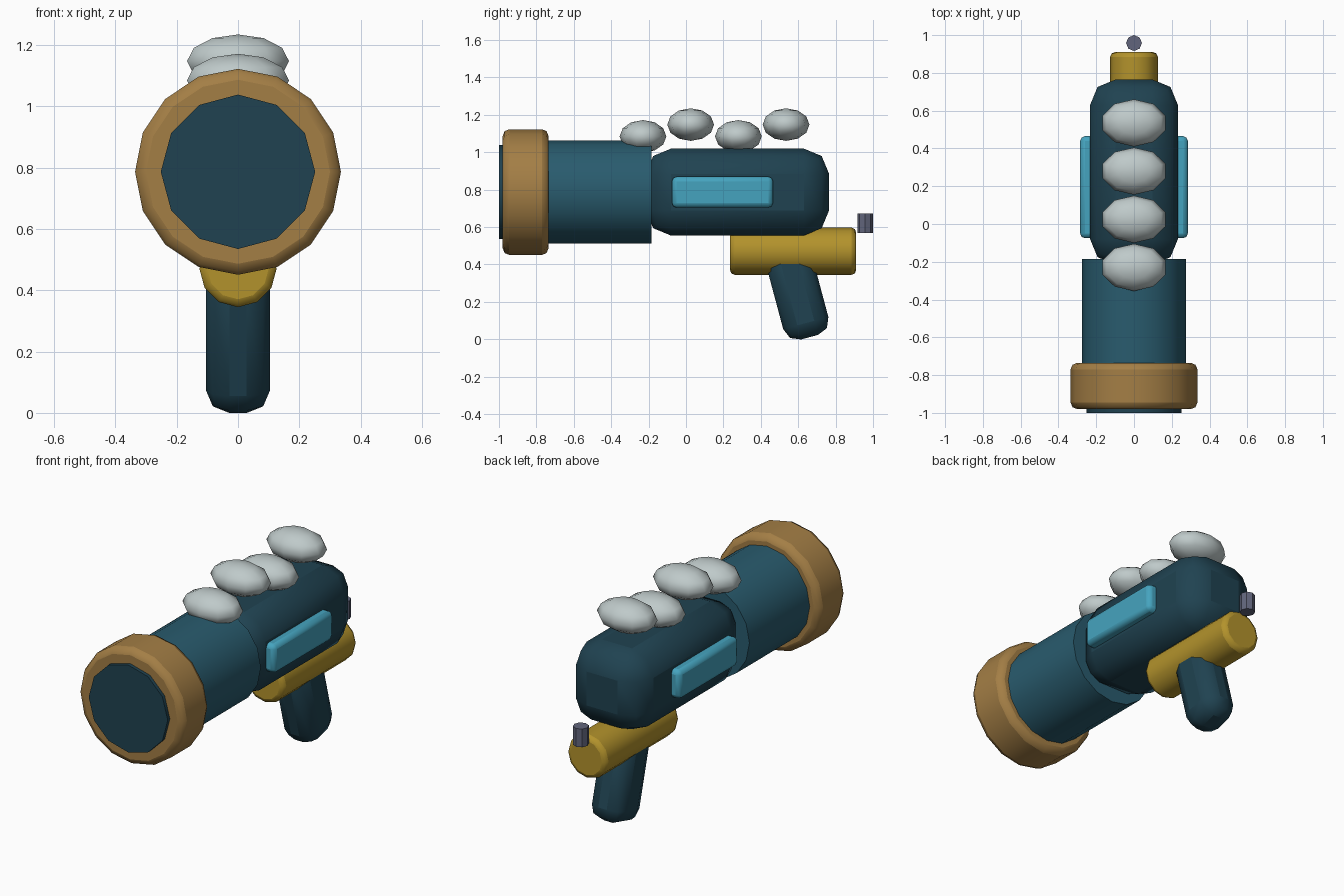
import bpy, bmesh
from math import radians
from mathutils import Matrix, Vector

if "Cube" in bpy.data.objects:
    bpy.data.objects.remove(bpy.data.objects["Cube"])


def material(name, rgb):
    m = bpy.data.materials.new(name)
    m.diffuse_color = (*rgb, 1)
    m.use_nodes = True
    m.node_tree.nodes["Principled BSDF"].inputs["Base Color"].default_value = m.diffuse_color
    return m


TEAL = material("teal", (0.022, 0.105, 0.155))
DARK = material("dark_teal", (0.014, 0.055, 0.082))
BRONZE = material("bronze", (0.37, 0.21, 0.06))
YELLOW = material("yellow", (0.45, 0.29, 0.025))
CYAN = material("cyan", (0.06, 0.37, 0.52))
PALE = material("pale_grey", (0.52, 0.59, 0.59))
SLATE = material("slate", (0.12, 0.13, 0.2))


def finish(name, bm, mat, loc, bevel=0, angle=35):
    bmesh.ops.recalc_face_normals(bm, faces=bm.faces)
    me = bpy.data.meshes.new(name)
    bm.to_mesh(me)
    bm.free()
    me.materials.append(mat)
    ob = bpy.data.objects.new(name, me)
    ob.location = loc
    bpy.context.collection.objects.link(ob)
    if bevel:
        mod = ob.modifiers.new("bevel", 'BEVEL')
        mod.width, mod.segments = bevel, 2
        mod.limit_method, mod.angle_limit = 'ANGLE', radians(50)
    bpy.ops.object.select_all(action='DESELECT')
    ob.select_set(True)
    bpy.context.view_layer.objects.active = ob
    bpy.ops.object.shade_smooth_by_angle(angle=radians(angle))
    return ob


def box(name, size, loc, mat, bevel, tilt=0):
    bm = bmesh.new()
    bmesh.ops.create_cube(bm, size=1)
    bmesh.ops.scale(bm, vec=Vector(size), verts=bm.verts)
    bmesh.ops.rotate(bm, matrix=Matrix.Rotation(radians(tilt), 3, 'X'), verts=bm.verts)
    return finish(name, bm, mat, loc, bevel)


def tube(name, r, y0, y1, z, sides, mat, bevel=0):
    bm = bmesh.new()
    bmesh.ops.create_cone(bm, cap_ends=True, segments=sides, radius1=r, radius2=r, depth=y1 - y0)
    bmesh.ops.rotate(bm, matrix=Matrix.Rotation(radians(90), 3, 'X'), verts=bm.verts)
    return finish(name, bm, mat, (0, (y0 + y1) / 2, z), bevel)


# Barrel, muzzle ring and the disc filling the muzzle
tube("barrel", 0.275, -0.80, -0.185, 0.787, 16, TEAL)
tube("muzzle_ring", 0.336, -0.98, -0.735, 0.787, 16, BRONZE, 0.035)
tube("muzzle_disc", 0.252, -1.0, -0.80, 0.787, 12, DARK)

# Main body and its side panels
box("body", (0.465, 0.98, 0.465), (0, 0.275, 0.787), DARK, 0.135)
for side, s in (("right", 1), ("left", -1)):
    box("side_panel_" + side, (0.10, 0.54, 0.166), (s * 0.235, 0.195, 0.787), CYAN, 0.025)

# Lower cylinder with trigger knob
tube("lower_cylinder", 0.126, 0.235, 0.91, 0.471, 12, YELLOW, 0.025)
bm = bmesh.new()
bmesh.ops.create_cone(bm, cap_ends=True, segments=8, radius1=0.042, radius2=0.042, depth=0.105)
finish("rear_knob", bm, SLATE, (0, 0.958, 0.62))

# Slanted grip
box("grip", (0.21, 0.25, 0.50), (0, 0.596, 0.253), DARK, 0.078, 15)

# Row of egg-shaped knobs on top, alternating in height
for i in range(4):
    bm = bmesh.new()
    bmesh.ops.create_uvsphere(bm, u_segments=10, v_segments=6, radius=1)
    # turn so that a vertex lies on the y axis
    if max(v.co.y for v in bm.verts) < 0.99:
        bmesh.ops.rotate(bm, matrix=Matrix.Rotation(radians(90), 3, 'Z'), verts=bm.verts)
    bmesh.ops.scale(bm, vec=Vector((0.175, 0.125, 0.087)), verts=bm.verts)
    finish("top_pod_%d" % (i + 1), bm, PALE,
           (0, -0.23 + 0.255 * i, 1.148 if i % 2 else 1.085), angle=60)
